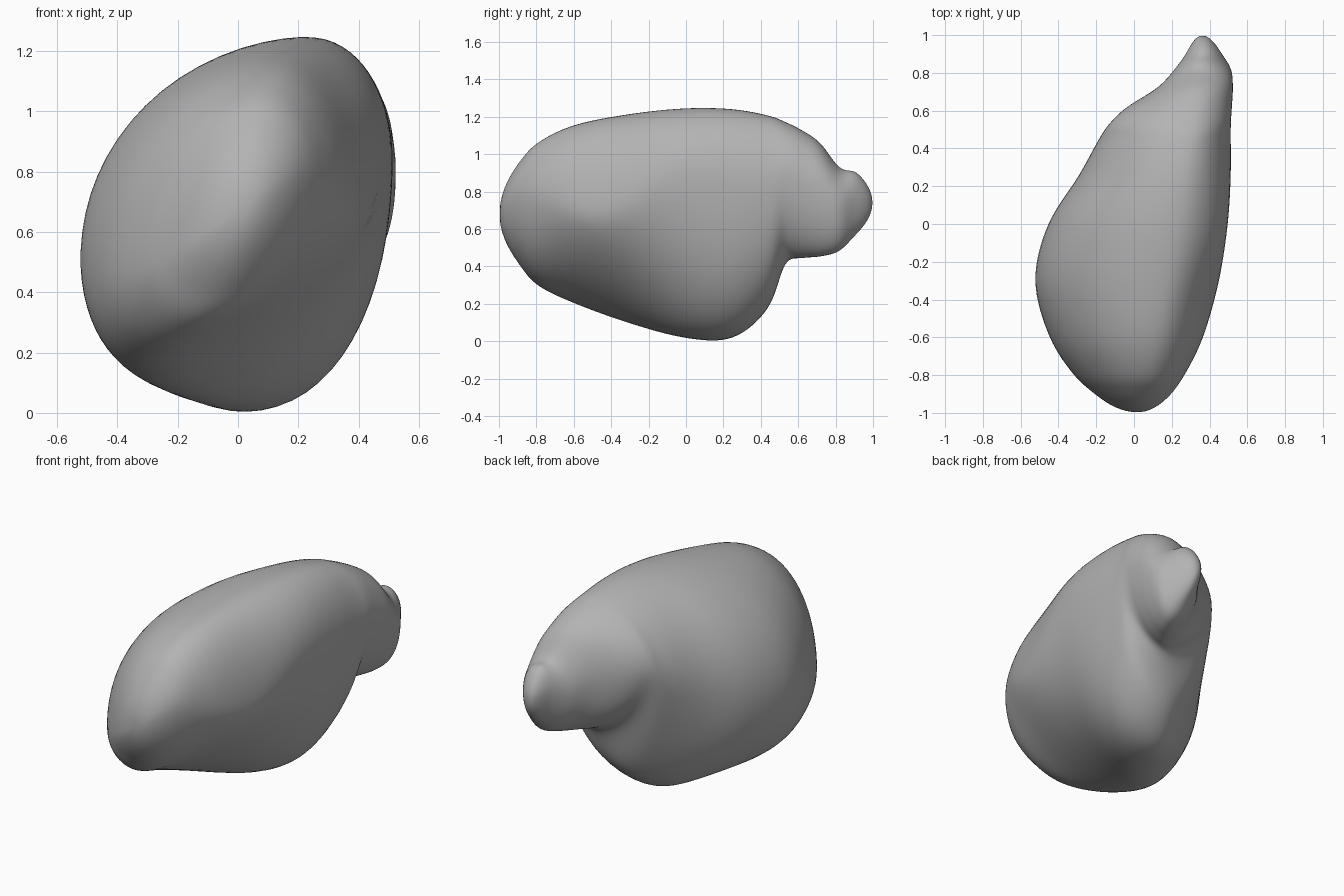
import bpy
import bmesh
import math
from mathutils import Vector

cube = bpy.data.objects.get("Cube")
if cube:
    bpy.data.objects.remove(cube, do_unlink=True)

RING = 64    # points around each section
STEPS = 8    # sections between two stations

# Stations from nose to tail: y, left x, right x, bottom z, top z, bottom x
STATIONS = [
    (-.9, -.21, .2, .42, .95, -.06),
    (-.8, -.32, .27, .3, 1.06, -.13),
    (-.6, -.45, .37, .2, 1.16, -.22),
    (-.3, -.53, .455, .09, 1.22, -.2),
    (0, -.46, .5, .01, 1.25, -.02),
    (.25, -.3, .515, .01, 1.245, .04),
    (.44, -.195, .515, .17, 1.21, .13),
    (.53, -.135, .515, .41, 1.175, .22),
    (.62, -.04, .52, .44, 1.13, .3),
    (.72, .12, .525, .45, 1.06, .36),
    (.82, .215, .515, .48, .93, .39),
    (.91, .28, .46, .57, .91, .38),
]
NOSE = Vector((.02, -1, .68))
TAIL = Vector((.36, 1, .74))


def spline(a, b, c, d, t):
    """Smooth value between b and c."""
    return b + t * (c - a + t * (2 * a - 5 * b + 4 * c - d
                                 + t * (3 * (b - c) + d - a))) / 2


def dip(y, centre, width):
    """Soft bump used to change a quarter around one place."""
    return math.exp(-((y - centre) / width) ** 2)


def section(y, left, right, bottom, top, bottom_x):
    """Closed ring made of four rounded quarters between the extremes."""
    height = top - bottom
    undercut = dip(y, -.5, .36)
    left_z = bottom + height * min(.58, .47 + .27 * y)
    right_z = bottom + height * (.75 - .2 * max(0, y + .1) - .25 * undercut)
    top_x = .21 + .17 * y
    quarters = [
        (top_x, right_z, right, top, 2),
        (top_x, left_z, left, top, 1.93),
        (bottom_x, left_z, left, bottom,
         2 + .25 * undercut - .4 * dip(y, .45, .2)),
        (bottom_x, right_z, right, bottom,
         2 + .2 * dip(y, .2, .2) - .55 * undercut),
    ]
    ring = []
    for i in range(RING):
        angle = math.tau * i / RING
        cx, cz, ex, ez, fullness = quarters[4 * i // RING]
        c = abs(math.cos(angle)) ** (2 / fullness)
        s = abs(math.sin(angle)) ** (2 / fullness)
        ring.append(Vector((cx + (ex - cx) * c, y, cz + (ez - cz) * s)))
    return ring


def cap(ring, tip):
    """Rings that close rounded towards a tip, smallest first."""
    rings = []
    for k in range(1, STEPS):
        size = k / STEPS
        small = [tip.lerp(p, size) for p in ring]
        for p in small:
            p.y = tip.y + size ** 2 * (ring[0].y - tip.y)
        rings.append(small)
    return rings


def beyond(end, inner):
    """Station that carries the slope past an end."""
    return tuple(2 * a - b for a, b in zip(end, inner))


# Sections along the body, closed by a cap at each end
path = [beyond(*STATIONS[:2]), *STATIONS, beyond(*STATIONS[:-3:-1])]
body = []
for i in range(len(STATIONS) - 1):
    for k in range(STEPS):
        body.append(section(*[spline(*v, k / STEPS)
                              for v in zip(*path[i:i + 4])]))
body.append(section(*STATIONS[-1]))
sections = cap(body[0], NOSE) + body + cap(body[-1], TAIL)[::-1]

# Skin the stone
bm = bmesh.new()
rings = [[bm.verts.new(p) for p in ring] for ring in sections]
for a, b in zip(rings, rings[1:]):
    for i in range(RING):
        j = (i + 1) % RING
        bm.faces.new((a[i], a[j], b[j], b[i]))
for ring, point in ((rings[0], NOSE), (rings[-1], TAIL)):
    tip = bm.verts.new(point)
    for i in range(RING):
        bm.faces.new((ring[i], ring[(i + 1) % RING], tip))
for _ in range(8):
    bmesh.ops.smooth_vert(bm, verts=bm.verts, factor=.5,
                          use_axis_x=True, use_axis_y=True, use_axis_z=True)
bmesh.ops.recalc_face_normals(bm, faces=bm.faces)
for face in bm.faces:
    face.smooth = True
mesh = bpy.data.meshes.new("stone_body")
bm.to_mesh(mesh)
bm.free()
stone = bpy.data.objects.new("stone_body", mesh)
bpy.context.collection.objects.link(stone)

# Plain grey stone
grey = bpy.data.materials.new("stone_grey")
grey.use_nodes = True
colour = (.45, .45, .45, 1)
grey.diffuse_color = colour
grey.node_tree.nodes["Principled BSDF"].inputs["Base Color"].default_value = colour
mesh.materials.append(grey)
